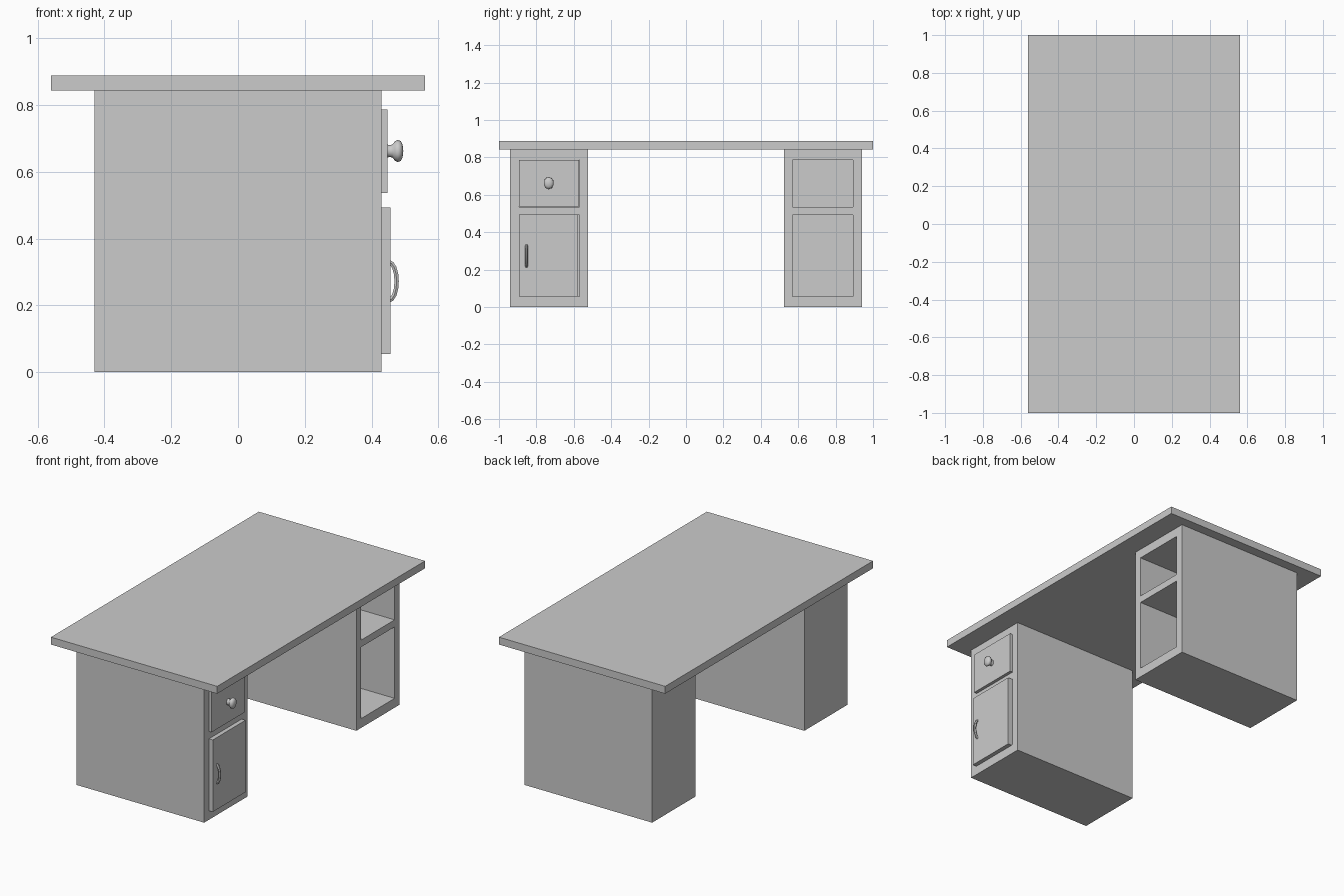
import bpy, bmesh, math
from mathutils import Vector

if "Cube" in bpy.data.objects:
    bpy.data.objects.remove(bpy.data.objects["Cube"])


def finish(name, bm):
    bmesh.ops.recalc_face_normals(bm, faces=bm.faces[:])
    me = bpy.data.meshes.new(name)
    bm.to_mesh(me)
    bm.free()
    ob = bpy.data.objects.new(name, me)
    bpy.context.collection.objects.link(ob)
    return ob


def box_bm(lo, hi):
    lo, hi = Vector(lo), Vector(hi)
    bm = bmesh.new()
    bmesh.ops.create_cube(bm, size=1)
    bmesh.ops.scale(bm, vec=hi - lo, verts=bm.verts[:])
    bmesh.ops.translate(bm, vec=(lo + hi) / 2, verts=bm.verts[:])
    return bm


def sink(bm, rects, axis, plane, depth):
    """Cut rectangles (lo, hi) into the face lying at plane on axis, and push them in."""
    others = [a for a in range(3) if a != axis]

    def on_plane():
        return [f for f in bm.faces if all(abs(v.co[axis] - plane) < 1e-4 for v in f.verts)]

    for i, a in enumerate(others):
        no = Vector((0, 0, 0))
        no[a] = 1
        for value in sorted({r[side][i] for r in rects for side in (0, 1)}):
            fs = on_plane()
            geom = list({g for f in fs for g in [f, *f.edges, *f.verts]})
            bmesh.ops.bisect_plane(bm, geom=geom, plane_co=no * value, plane_no=no)
    picked = []
    for f in on_plane():
        c = f.calc_center_median()
        if any(all(lo[i] < c[a] < hi[i] for i, a in enumerate(others)) for lo, hi in rects):
            picked.append(f)
    new = bmesh.ops.extrude_discrete_faces(bm, faces=picked)["faces"]
    for v in {v for f in new for v in f.verts}:
        v.co[axis] -= depth


# Desk top
finish("desk_top", box_bm((-0.56, -1, 0.843), (0.56, 1, 0.888)))

# Two pedestals, each with an upper drawer bay and a lower cupboard bay
for name, side in (("left_pedestal", -1), ("right_pedestal", 1)):
    y0, y1 = sorted((side * 0.525, side * 0.94))
    a, b = sorted((side * 0.57, side * 0.893))
    bm = box_bm((-0.43, y0, 0), (0.43, y1, 0.843))
    sink(bm, [((a, 0.057), (b, 0.492)), ((a, 0.535), (b, 0.787))], 0, 0.43, 0.81)
    finish(name, bm)

# Drawer: open-topped box with a slightly proud front
bm = box_bm((-0.3, -0.892, 0.537), (0.447, -0.572, 0.786))
sink(bm, [((-0.28, -0.875), (0.42, -0.59))], 2, 0.786, 0.23)
finish("drawer", bm)

# Cupboard door
finish("cupboard_door", box_bm((0.425, -0.894, 0.055), (0.456, -0.578, 0.493)))

# Drawer knob: turned profile (x, radius), a little narrower than tall
profile = [(0.443, 0.021), (0.452, 0.018), (0.462, 0.019), (0.470, 0.029),
           (0.478, 0.033), (0.487, 0.030), (0.493, 0.018), (0.495, 0)]
bm = bmesh.new()
verts = [bm.verts.new((x, 0, r)) for x, r in profile]
edges = [bm.edges.new(p) for p in zip(verts, verts[1:])]
bmesh.ops.spin(bm, geom=verts + edges, cent=(0, 0, 0), axis=(1, 0, 0),
               angle=math.tau, steps=10, use_merge=True)
bmesh.ops.remove_doubles(bm, verts=bm.verts[:], dist=1e-5)
bmesh.ops.scale(bm, vec=(1, 0.83, 1), verts=bm.verts[:])
bmesh.ops.translate(bm, vec=(0, -0.734, 0.662), verts=bm.verts[:])
knob = finish("drawer_knob", bm)

# Door handle: bowed round bar
cu = bpy.data.curves.new("door_handle", "CURVE")
cu.dimensions = "3D"
cu.bevel_depth = 0.0075
cu.bevel_resolution = 1
cu.use_fill_caps = True
sp = cu.splines.new("POLY")
n = 9
sp.points.add(n - 1)
for i, p in enumerate(sp.points):
    t = math.pi * i / (n - 1)
    p.co = (0.452 + 0.023 * math.sin(t), -0.853, 0.272 - 0.057 * math.cos(t), 1)
handle = bpy.data.objects.new("door_handle", cu)
bpy.context.collection.objects.link(handle)
bpy.ops.object.select_all(action="DESELECT")
handle.select_set(True)
bpy.context.view_layer.objects.active = handle
bpy.ops.object.convert(target="MESH")

# Smooth the hardware only
for ob in (knob, bpy.context.view_layer.objects.active):
    bpy.ops.object.select_all(action="DESELECT")
    ob.select_set(True)
    bpy.context.view_layer.objects.active = ob
    bpy.ops.object.shade_smooth_by_angle(angle=math.radians(50))
